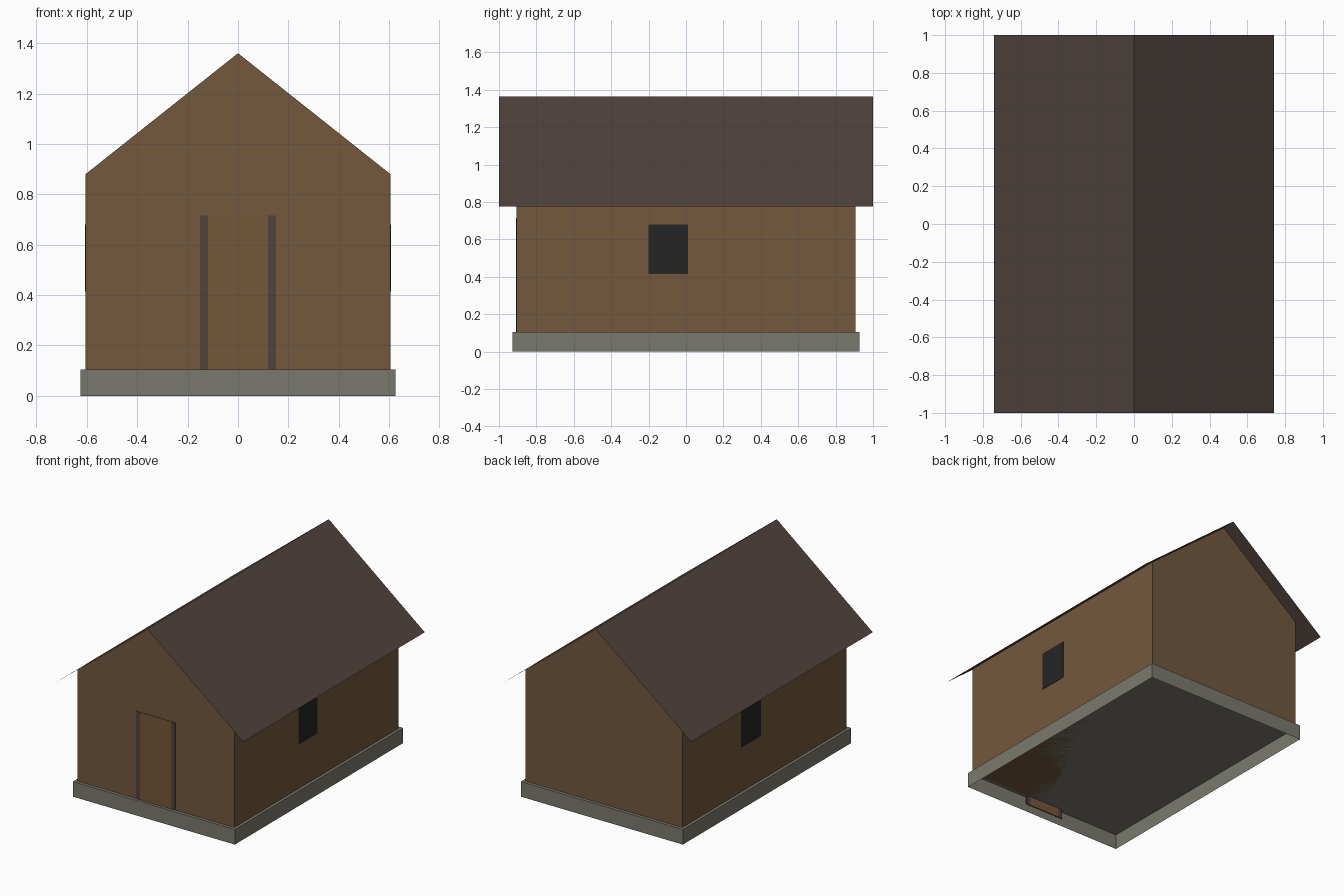
import bpy
import bmesh

cube = bpy.data.objects.get("Cube")
if cube:
    bpy.data.objects.remove(cube, do_unlink=True)


def linear(c):
    c /= 255
    return c / 12.92 if c <= 0.04045 else ((c + 0.055) / 1.055) ** 2.4


def material(name, *srgb):
    mat = bpy.data.materials.new(name)
    mat.use_nodes = True
    colour = (*[linear(c) for c in srgb], 1)
    mat.diffuse_color = colour
    bsdf = next(n for n in mat.node_tree.nodes if n.type == "BSDF_PRINCIPLED")
    bsdf.inputs["Base Color"].default_value = colour
    return mat


wall_wood = material("wall wood", 115, 88, 61)
door_wood = material("door wood", 116, 87, 57)
roof_brown = material("roof brown", 79, 66, 61)
stone = material("foundation stone", 122, 121, 110)
glass = material("dark glass", 37, 37, 37)


def make_object(name, bm, mat):
    mesh = bpy.data.meshes.new(name)
    bm.to_mesh(mesh)
    bm.free()
    mesh.materials.append(mat)
    obj = bpy.data.objects.new(name, mesh)
    bpy.context.collection.objects.link(obj)
    return obj


def box(name, mat, x, y, z, open_bottom=False):
    """Box between the given (low, high) limits on each axis."""
    bm = bmesh.new()
    bmesh.ops.create_cube(bm, size=1)
    for v in bm.verts:
        v.co = [lim[0] if c < 0 else lim[1] for c, lim in zip(v.co, (x, y, z))]
    if open_bottom:
        bm.normal_update()
        down = [f for f in bm.faces if f.normal.z < -0.5]
        bmesh.ops.delete(bm, geom=down, context="FACES")
    return make_object(name, bm, mat)


def extrude_profile(name, mat, points, half_depth, closed):
    """Sweep an (x, z) profile along y, with end caps if closed."""
    bm = bmesh.new()
    front = [bm.verts.new((x, -half_depth, z)) for x, z in points]
    back = [bm.verts.new((x, half_depth, z)) for x, z in points]
    n = len(points)
    for i in range(n if closed else n - 1):
        j = (i + 1) % n
        bm.faces.new((front[i], front[j], back[j], back[i]))
    if closed:
        bm.faces.new(front)
        bm.faces.new(back[::-1])
        bmesh.ops.recalc_face_normals(bm, faces=bm.faces)
    return make_object(name, bm, mat)


WALL_X, WALL_Y, BASE = 0.605, 0.905, 0.105

# Foundation, hollow underneath
box("foundation", stone, (-0.625, 0.625), (-0.927, 0.927), (0, BASE), open_bottom=True)

# Gabled walls
extrude_profile("walls", wall_wood,
                [(-WALL_X, BASE), (WALL_X, BASE), (WALL_X, 0.88), (0, 1.36), (-WALL_X, 0.88)],
                WALL_Y, closed=True)

# Thin roof sheet overhanging all round
extrude_profile("roof", roof_brown, [(0.74, 0.775), (0, 1.365), (-0.74, 0.775)],
                1.0, closed=False)

# Door and its jambs, reaching down behind the foundation rim
door_y, door_z = (-WALL_Y - 0.003, -WALL_Y + 0.003), (0.04, 0.715)
box("door", door_wood, (-0.12, 0.12), door_y, door_z)
for name, x in (("door_jamb_right", (-0.15, -0.12)), ("door_jamb_left", (0.12, 0.15))):
    box(name, roof_brown, x, door_y, door_z)

# One window in each side wall
for name, side, y in (("window_left", 1, (-0.2, 0.01)), ("window_right", -1, (0.04, 0.25))):
    x = sorted((side * (WALL_X - 0.003), side * (WALL_X + 0.003)))
    box(name, glass, x, y, (0.415, 0.68))
